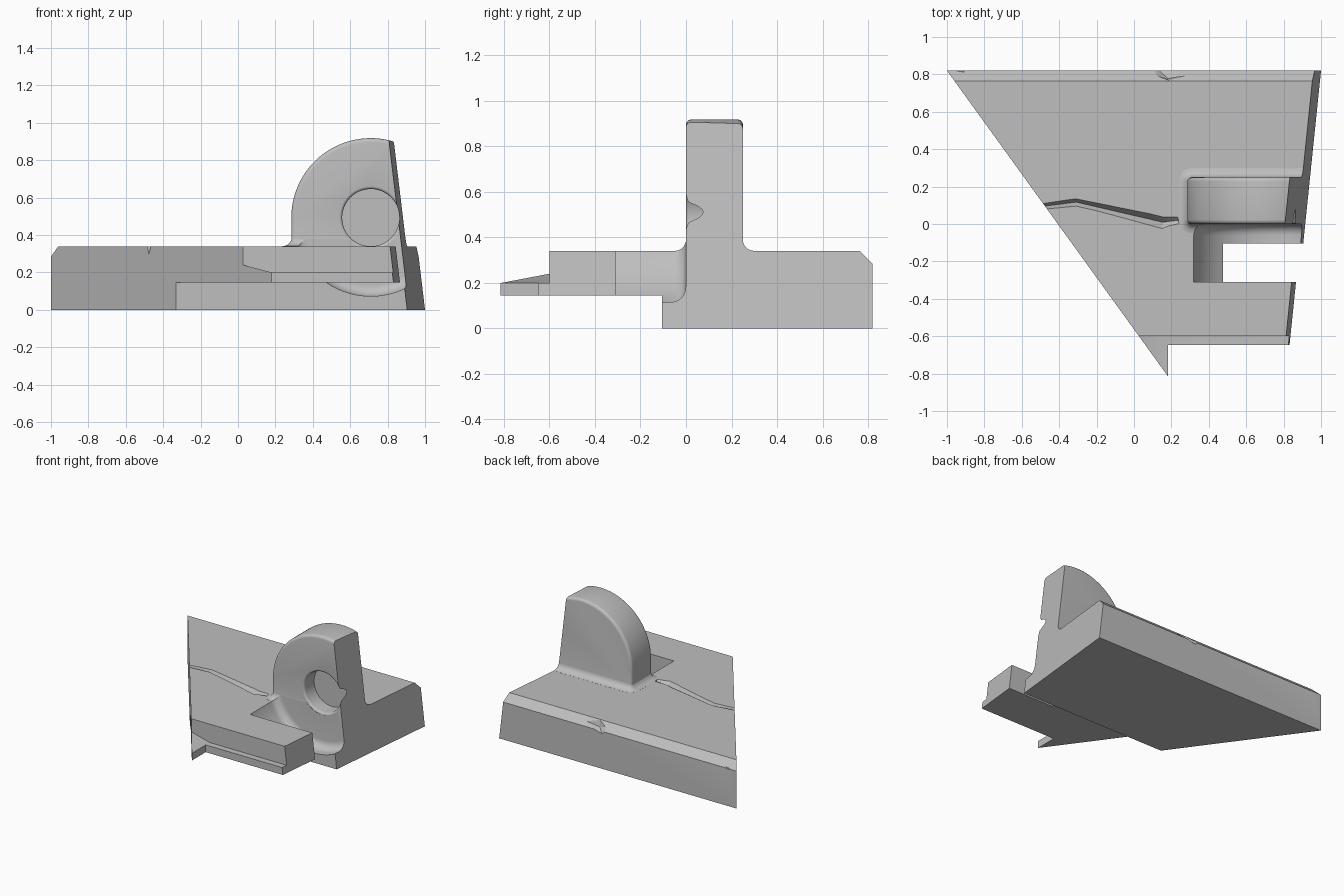
import bpy, bmesh, math
from mathutils import Vector

cube = bpy.data.objects.get("Cube")
if cube:
    bpy.data.objects.remove(cube, do_unlink=True)

grey = bpy.data.materials.new("plain grey")
grey.use_nodes = True
COL = (0.52, 0.52, 0.52, 1)
grey.diffuse_color = COL
bsdf = next(n for n in grey.node_tree.nodes if n.type == 'BSDF_PRINCIPLED')
bsdf.inputs["Base Color"].default_value = COL
bsdf.inputs["Roughness"].default_value = 0.6


def make(name, bm):
    bmesh.ops.recalc_face_normals(bm, faces=bm.faces)
    me = bpy.data.meshes.new(name)
    bm.to_mesh(me)
    bm.free()
    me.materials.append(grey)
    ob = bpy.data.objects.new(name, me)
    bpy.context.collection.objects.link(ob)
    return ob


def loft(name, rings):
    """Closed solid through rings that all have the same point count."""
    bm = bmesh.new()
    vs = [[bm.verts.new(p) for p in r] for r in rings]
    n = len(vs[0])
    for a, b in zip(vs, vs[1:]):
        for i in range(n):
            j = (i + 1) % n
            bm.faces.new((a[i], a[j], b[j], b[i]))
    bm.faces.new(vs[0])
    bm.faces.new(vs[-1])
    return make(name, bm)


def hull(name, pts):
    bm = bmesh.new()
    for p in pts:
        bm.verts.new(p)
    bmesh.ops.convex_hull(bm, input=bm.verts)
    return make(name, bm)


def combine(target, tool, op):
    """Apply a boolean and discard the tool."""
    tool.hide_render = True
    m = target.modifiers.new(op, 'BOOLEAN')
    m.operation, m.object, m.solver = op, tool, 'EXACT'
    dg = bpy.context.evaluated_depsgraph_get()
    me = bpy.data.meshes.new_from_object(target.evaluated_get(dg))
    target.modifiers.clear()
    target.data = me
    bpy.data.objects.remove(tool, do_unlink=True)


def cut(tool):
    combine(base, tool, 'DIFFERENCE')


def add(tool):
    combine(base, tool, 'UNION')


CX, CZ = 0.71, 0.493     # axis of lug, pocket and hole


def circle(r, y, n=96):
    return [(CX + r * math.cos(2 * math.pi * i / n), y,
             CZ + r * math.sin(2 * math.pi * i / n)) for i in range(n)]


def arch(r, y, n=64):
    pts = [(CX - r * math.cos(math.pi * i / n), y,
            CZ + r * math.sin(math.pi * i / n)) for i in range(n + 1)]
    return pts + [(CX + r, y, 0.2), (CX - r, y, 0.2)]


# Base slab with stepped underside, front lip and rear chamfer
prof = [(-.105, 0), (.82, 0), (.82, .285), (.765, .34), (-.6, .34),
        (-.6, .2), (-.9, .2), (-.9, .145), (-.105, .145)]
base = loft("bracket", [[(x, y, z) for y, z in prof] for x in (-1.3, 1.3)])

# Shorten the lip on the left, ramp it up on the right
cut(hull("lip_cut", [(x, y, z) for x in (.182, 1.5) for y in (-1, -.648) for z in (0, .3)]))
ramp = [(.18, .17), (.18, .2), (-.2, .3), (-.2, .17)]
add(loft("lip_ramp", [[(x, y, z) for x, z in ramp] for y in (-.88, -.55)]))

# Upright lug with rounded rims
R, T, B = 0.425, 0.25, 0.022
steps = [math.pi / 2 * i / 5 for i in range(6)]
rings = [arch(R - B + B * math.sin(a), B - B * math.cos(a)) for a in steps]
rings += [arch(R - B + B * math.cos(a), T - B + B * math.sin(a)) for a in steps]
add(loft("lug", rings))

# Concave fillet round the foot of the lug
F = 0.05


def foot(d, z):
    x0, y0, y1, c = CX - R + .004, .001, T - .001, 6
    pts = [(1.4, y0 - d, z), (1.4, y1 + d, z)]
    for cy, a0 in ((y1 - .02, 90), (y0 + .02, 180)):
        for i in range(c + 1):
            a = math.radians(a0 + 90 * i / c)
            pts.append((x0 + .02 + (d + .02) * math.cos(a), cy + (d + .02) * math.sin(a), z))
    return pts


rings = [foot(F, .3)]
rings += [foot(F - F * math.sin(a) + .0005, .3405 + F - F * math.cos(a)) for a in steps]
add(loft("foot_fillet", rings))

# Round pocket in front of the lug, with a rounded inner edge
P, Q = 0.42, 0.06
rings = [circle(P, -.31)]
rings += [circle(P - Q + Q * math.cos(a), -.001 - Q + Q * math.sin(a))
          for a in [math.pi / 2 * i / 8 for i in range(9)]]
cut(loft("pocket", rings))

# Blind hole with an eased rim
H, E = 0.153, 0.016
rings = [circle(H + E, -.02)]
rings += [circle(H + E - E * math.sin(a), E - E * math.cos(a)) for a in steps]
rings += [circle(H, .12)]
cut(loft("hole", rings))

# Bent crack across the top: back x/y, front x/y, depth
crack = [(-.6, .092, -.6, .065, .05), (-.31, .135, -.31, .095, .045),
         (.16, .037, .15, -.025, .035), (.235, .037, .24, 0, .012)]
rings = []
for bx, by, fx, fy, d in crack:
    b, f = Vector((bx, by, .341)), Vector((fx, fy, .341))
    deep = b.lerp(f, .45) - Vector((0, 0, d))
    rings.append([b + (b - deep) * .2, f + (f - deep) * .2, deep])
cut(loft("crack", rings))

# Chips out of the rear chamfer
for x0, xm, x1, ym in ((0, .19, .5, .763), (-1.0, -.9, -.74, .797)):
    cut(hull("chip", [(x0, .825, .36), (xm, ym, .36), (x1, .825, .36),
                      (xm - .01, ym + .015, .29), (xm - .06, .825, .265)]))

# Trim the leaning left side
pts = []
for y in (-1.5, 1.5):
    for z in (-.5, 1.5):
        x = 1 - .103 * (.82 - y) - .12 * z
        pts += [(x, y, z), (x + 2, y, z)]
cut(hull("side_trim", pts))

# Trim the long diagonal side
a, b = Vector((-1, .82, 0)), Vector((.182, -.815, 0))
d = (b - a).normalized()
n = Vector((d.y, -d.x, 0))
ends = [a - d, b + d]
cut(hull("diagonal_trim", [e + n * k + Vector((0, 0, z))
                           for e in ends for k in (0, 2) for z in (-1, 2)]))

# Smooth the curved surfaces only
base.data.materials.clear()
base.data.materials.append(grey)
for p in base.data.polygons:
    p.material_index = 0
bpy.ops.object.select_all(action='DESELECT')
base.select_set(True)
bpy.context.view_layer.objects.active = base
bpy.ops.object.shade_smooth_by_angle(angle=math.radians(25))
